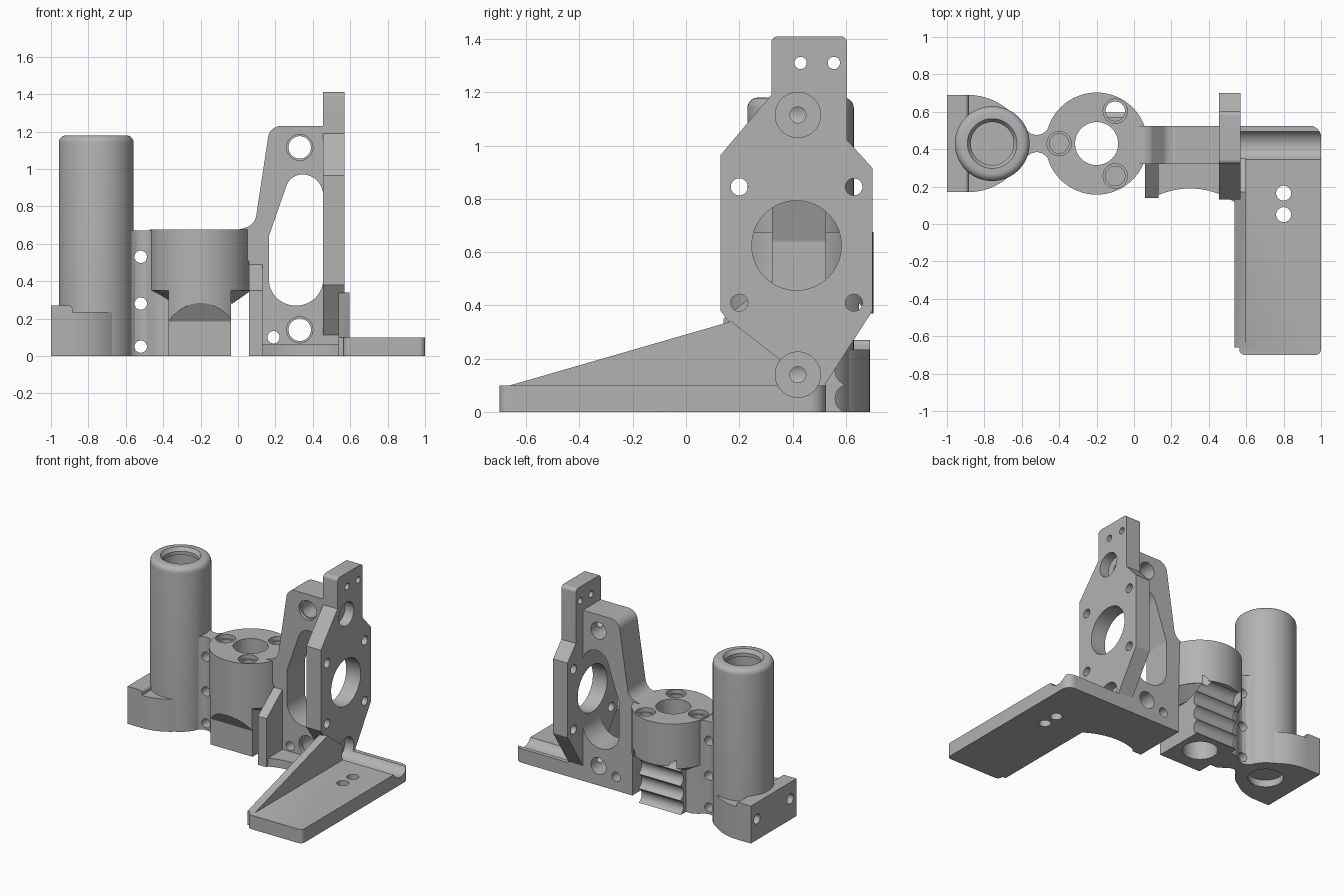
import bpy, bmesh, math
from mathutils import Vector

cube = bpy.data.objects.get("Cube")
if cube:
    bpy.data.objects.remove(cube)

grey = bpy.data.materials.new("matte grey")
grey.use_nodes = True
GREY = (0.45, 0.45, 0.45, 1)
grey.diffuse_color = GREY
grey.node_tree.nodes["Principled BSDF"].inputs["Base Color"].default_value = GREY

AXES = {"x": lambda u, v, w: (w, u, v),
        "y": lambda u, v, w: (u, w, v),
        "z": lambda u, v, w: (u, v, w)}


def loft(name, lower, upper, axis, a, b):
    """Solid between two matching outlines at depths a and b."""
    bm = bmesh.new()
    place = AXES[axis]
    r1 = [bm.verts.new(place(p[0], p[1], a)) for p in lower]
    r2 = [bm.verts.new(place(p[0], p[1], b)) for p in upper]
    bm.faces.new(r1)
    bm.faces.new(r2)
    n = len(r1)
    for i in range(n):
        j = (i + 1) % n
        bm.faces.new((r1[i], r1[j], r2[j], r2[i]))
    bmesh.ops.recalc_face_normals(bm, faces=bm.faces)
    mesh = bpy.data.meshes.new(name)
    bm.to_mesh(mesh)
    bm.free()
    mesh.materials.append(grey)
    ob = bpy.data.objects.new(name, mesh)
    bpy.context.collection.objects.link(ob)
    return ob


def prism(name, pts, axis, a, b):
    return loft(name, pts, pts, axis, a, b)


def box(name, x, y, z):
    return prism(name, [(x[0], y[0]), (x[1], y[0]), (x[1], y[1]), (x[0], y[1])], "z", *z)


def arc(c, r, start, end, n=16):
    angles = [math.radians(start + (end - start) * i / n) for i in range(n + 1)]
    return [(c[0] + r * math.cos(t), c[1] + r * math.sin(t)) for t in angles]


def circle(c, r, n=64):
    return arc(c, r, 0, 360, n)[:-1]


def rod(c, r, axis, a, b, r2=None):
    return loft("cutter", circle(c, r), circle(c, r2 or r), axis, a, b)


def rounded(corners, n=10):
    """Outline from (u, v, radius) corners."""
    out = []
    for i, (u, v, r) in enumerate(corners):
        p = Vector((u, v))
        if r == 0:
            out.append(p)
            continue
        d1 = (Vector(corners[i - 1][:2]) - p).normalized()
        d2 = (Vector(corners[(i + 1) % len(corners)][:2]) - p).normalized()
        half = d1.angle(d2) / 2
        c = p + (d1 + d2).normalized() * r / math.sin(half)
        s = p + d1 * r / math.tan(half) - c
        e = p + d2 * r / math.tan(half) - c
        out += [c + s.lerp(e, k / n).normalized() * r for k in range(n + 1)]
    return out


def combine(ob, others, op):
    """Apply booleans one after another and drop the helper solids."""
    for other in others:
        mod = ob.modifiers.new("boolean", "BOOLEAN")
        mod.operation, mod.solver, mod.object = op, "EXACT", other
        deps = bpy.context.evaluated_depsgraph_get()
        mesh = bpy.data.meshes.new_from_object(ob.evaluated_get(deps))
        ob.modifiers.clear()
        ob.data = mesh
        bpy.data.objects.remove(other)
    return ob


# Motor bracket: arm, motor plate, gussets and foot
bracket = prism("motor_bracket", rounded([
    (0.06, 0, 0), (0.57, 0, 0), (0.57, 1.23, 0), (0.17, 1.23, 0.07),
    (0.09, 0.70, 0.08), (0, 0.675, 0), (0, 0.6, 0), (0.06, 0.5, 0)]), "y", 0.322, 0.525)
plate = prism("motor_plate", rounded([
    (0.33, 0.1, 0), (0.52, 0.1, 0), (0.7, 0.38, 0), (0.7, 0.915, 0), (0.605, 1.02, 0),
    (0.605, 1.41, 0.025), (0.32, 1.41, 0.025), (0.32, 1.19, 0), (0.13, 0.965, 0),
    (0.13, 0.38, 0)]), "x", 0.455, 0.57)
flange = prism("side_flange", [(0.14, 0), (0.4, 0), (0.4, 0.49), (0.32, 0.49), (0.14, 0.35)],
               "x", 0.06, 0.13)
floor = prism("floor", [(0.06, 0.14)] + arc((0.3, -0.23), 0.42, 112, 55)
              + [(0.58, 0.1), (0.58, 0.4), (0.06, 0.4)], "z", 0, 0.06)
foot = prism("foot", rounded([(0.563, -0.7, 0.03), (1, -0.7, 0.03), (1, 0.525, 0.06),
                              (0.563, 0.525, 0)]), "z", 0, 0.1)
gusset = prism("foot_gusset", [(-0.66, 0), (0.35, 0), (0.35, 0.2), (0.17, 0.34), (-0.66, 0.1)],
               "x", 0.538, 0.595)
combine(bracket, [plate, flange, floor, foot, gusset], "UNION")

window = prism("cutter", rounded([
    (0.165, 0.27, 0.14), (0.4551, 0.27, 0.14), (0.4551, 0.97, 0.11),
    (0.28, 0.97, 0.09), (0.165, 0.64, 0.03)]), "y", 0.2, 0.6)
cuts = [window, rod((0.415, 0.625), 0.168, "x", 0.45, 0.6)]
cuts += [rod((y, z), 0.032, "x", 0.44, 0.6) for y in (0.2, 0.63) for z in (0.41, 0.845)]
cuts += [rod((y, 1.31), 0.023, "x", 0.44, 0.6) for y in (0.43, 0.555)]
for z in (1.115, 0.14):
    cuts += [rod((0.42, z), 0.085, "x", 0.5, 1.1),
             rod((0.42, z), 0.03, "x", 0.3, 0.55),
             rod((0.33, z), 0.06, "y", 0.25, 0.6),
             rod((0.33, z), 0.07, "y", 0.31, 0.345)]
cuts += [rod((0.19, 0.1), 0.033, "y", 0.25, 0.6)]
cuts += [rod((0.8, y), 0.04, "z", -0.1, 0.2) for y in (0.05, 0.165)]
combine(bracket, cuts, "DIFFERENCE")

# Nut holder: round head, cone and flat-sided lower block
NUT = (-0.2, 0.43)
holder = rod(NUT, 0.273, "z", 0.35, 0.675)
holder.name = "nut_holder"
cone = rod(NUT, 0.17, "z", 0.28, 0.352, 0.273)
lower = combine(rod(NUT, 0.272, "z", 0, 0.36),
                [box("cutter", (-0.372, -0.038), (0, 0.8), (-0.1, 0.5))], "INTERSECT")
neck_half = [(-0.62, 0.12), (-0.585, 0.08), (-0.55, 0.052), (-0.52, 0.045),
             (-0.49, 0.052), (-0.455, 0.08), (-0.42, 0.1), (-0.36, 0.1)]
neck = prism("neck", [(x, 0.43 - h) for x, h in neck_half]
             + [(x, 0.43 + h) for x, h in reversed(neck_half)], "z", 0, 0.67)
combine(holder, [cone, lower, neck], "UNION")

overhang = prism("cutter", [(0.05, -0.1), (0.22, -0.1), (0.22, 0.185), (0.05, 0.455)],
                 "x", -0.3725, -0.0375)
cuts = [overhang, box("cutter", (-0.3725, -0.0375), (0.595, 0.8), (-0.1, 0.37)),
        rod(NUT, 0.115, "z", -0.1, 0.8)]
cuts += [rod((0.615, 0.05 + 0.105 * i), 0.055, "x", -0.3725, -0.0375) for i in range(4)]
for deg in (60, 180, 300):
    t = math.radians(deg)
    c = (NUT[0] + 0.2 * math.cos(t), NUT[1] + 0.2 * math.sin(t))
    cuts += [rod(c, 0.052, "z", 0.4, 0.8), rod(c, 0.065, "z", 0.645, 0.8)]
cuts += [rod((-0.52, z), 0.033, "y", 0.3, 0.6) for z in (0.05, 0.28, 0.53)]

# Bearing tube with its clamp base
TUBE = (-0.758, 0.43)
tube = rod(TUBE, 0.2, "z", 0, 1.14)
tube.name = "bearing_tube"
caps = []
for i in range(6):
    t0, t1 = math.radians(15 * i), math.radians(15 * i + 15)
    caps.append(rod(TUBE, 0.16 + 0.04 * math.cos(t0), "z", 1.14 + 0.04 * math.sin(t0),
                    1.14 + 0.04 * math.sin(t1), 0.16 + 0.04 * math.cos(t1)))
side = arc((-0.888, 0.36), 0.33, 90, 12)
base = prism("clamp_base", [(-1, 0.69)] + side
             + [(x, 0.86 - y) for x, y in reversed(side)] + [(-1, 0.17)], "z", 0, 0.235)
step = prism("clamp_step", rounded([(-1, 0.2, 0), (-0.885, 0.2, 0), (-0.885, 0.27, 0.02),
                                    (-1, 0.27, 0)]), "y", 0.17, 0.69)
combine(tube, caps + [base, step], "UNION")
tube_cuts = [rod(TUBE, 0.115, "z", -0.1, 1.3), rod(TUBE, 0.125, "z", 0.05, 1.13),
             rod(TUBE, 0.115, "z", 1.155, 1.19, 0.14)]
tube_cuts += [rod((y, 0.15), 0.035, "x", -1.1, -0.9) for y in (0.24, 0.62)]
combine(holder, cuts, "DIFFERENCE")
combine(tube, [holder], "UNION")
combine(tube, tube_cuts, "DIFFERENCE")
tube.name = "bearing_tube_and_nut_holder"

# Smooth round surfaces, keep machined edges crisp
for ob in (bracket, tube):
    bpy.ops.object.select_all(action="DESELECT")
    ob.select_set(True)
    bpy.context.view_layer.objects.active = ob
    bpy.ops.object.shade_smooth_by_angle(angle=math.radians(30))
